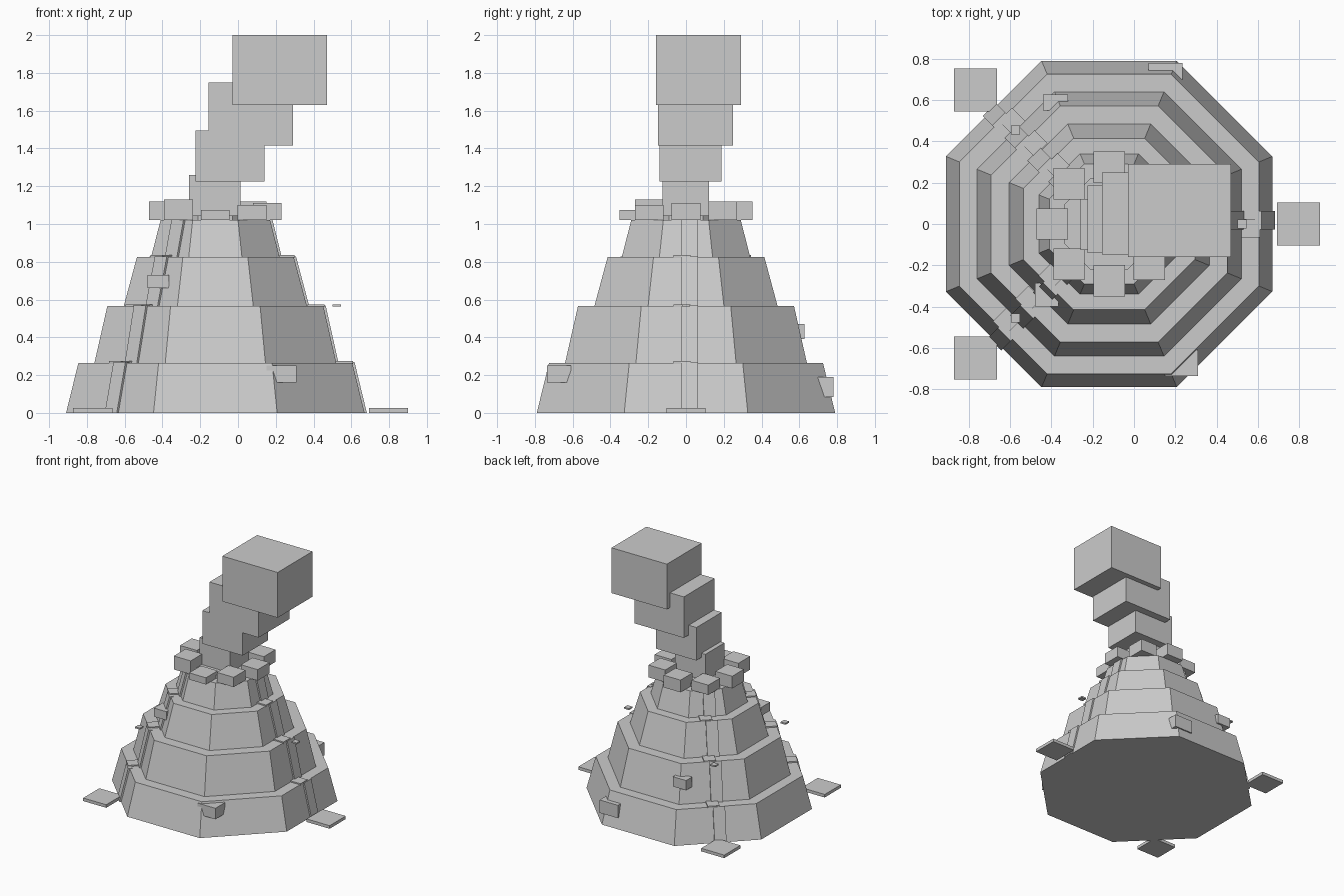
import bpy, bmesh, math
from mathutils import Matrix, Vector

if "Cube" in bpy.data.objects:
    bpy.data.objects.remove(bpy.data.objects["Cube"])

CX = -0.12                       # axis of the mountain
stone = bpy.data.materials.new("light_grey")
stone.diffuse_color = (0.6, 0.6, 0.6, 1)
stone.use_nodes = True
stone.node_tree.nodes["Principled BSDF"].inputs["Base Color"].default_value = stone.diffuse_color


def finish(name, bm):
    bmesh.ops.recalc_face_normals(bm, faces=bm.faces[:])
    me = bpy.data.meshes.new(name)
    bm.to_mesh(me)
    bm.free()
    me.materials.append(stone)
    ob = bpy.data.objects.new(name, me)
    bpy.context.collection.objects.link(ob)
    return ob


def box(name, x0, x1, y0, y1, z0, z1):
    bm = bmesh.new()
    m = Matrix.Translation(((x0 + x1) / 2, (y0 + y1) / 2, (z0 + z1) / 2)) \
        @ Matrix.Diagonal((x1 - x0, y1 - y0, z1 - z0, 1))
    bmesh.ops.create_cube(bm, size=1, matrix=m)
    return finish(name, bm)


def octagon_stack(name, profile):
    """Loft octagons given (apothem, z) pairs."""
    bm = bmesh.new()
    rings = []
    for a, z in profile:
        r = a / math.cos(math.pi / 8)
        rings.append([bm.verts.new((CX + r * math.cos((i + .5) * math.pi / 4),
                                    r * math.sin((i + .5) * math.pi / 4), z)) for i in range(8)])
    for lo, hi in zip(rings, rings[1:]):
        for i in range(8):
            j = (i + 1) % 8
            bm.faces.new((lo[i], lo[j], hi[j], hi[i]))
    bm.faces.new(rings[0])
    bm.faces.new(rings[-1])
    return finish(name, bm)


def radial_slab(name, deg, section, t0, t1):
    """Extrude an (r, z) section sideways from t0 to t1, turned to a direction."""
    bm = bmesh.new()
    m = Matrix.Translation((CX, 0, 0)) @ Matrix.Rotation(math.radians(deg), 4, 'Z')
    a, b = [[bm.verts.new(m @ Vector((r, t, z))) for r, z in section] for t in (t0, t1)]
    bm.faces.new(a)
    bm.faces.new(b)
    for i in range(len(a)):
        j = (i + 1) % len(a)
        bm.faces.new((a[i], a[j], b[j], b[i]))
    return finish(name, bm)


# Stepped cone: bottom apothem, top apothem, bottom z, top z
tiers = [(.79, .725, 0, .265), (.64, .572, .265, .565),
         (.485, .415, .565, .825), (.34, .29, .825, 1.02)]
octagon_stack("mountain", [p for a, b, z0, z1 in tiers for p in ((a, z0), (b, z1))])
octagon_stack("crater_pool", [(.22, 1.0), (.22, 1.045)])

# Rim blocks around the crater
for i, top in enumerate((1.11, 1.12, 1.12, 1.10, 1.12, 1.13, 1.075, 1.10)):
    x = CX + .275 * math.cos(i * math.pi / 4)
    y = .275 * math.sin(i * math.pi / 4)
    box("rim_block", x - .076, x + .076, y - .076, y + .076, 1.02, top)

# Lava streams with ledge pieces, cinders and ground pools
for deg in (0, 135, 225):
    for k, (a, b, z0, z1) in enumerate(tiers):
        radial_slab("lava_strip", deg, [(a - .02, z0), (a + .012, z0), (b + .012, z1 + .004),
                                        (b - .02, z1 + .004)], -.026, .064)
        if k < 3:
            radial_slab("lava_ledge", deg, [(b - .085, z1 - .005), (b + .005, z1 - .005),
                                            (b + .005, z1 + .01), (b - .085, z1 + .01)], -.065, .025)
    c, s = math.cos(math.radians(deg)), math.sin(math.radians(deg))
    x, y = CX + .643 * c, .643 * s
    box("cinder", x - .022, x + .022, y - .022, y + .022, .563, .575)
    x, y = CX + .917 * c, .917 * s
    box("lava_pool", x - .104, x + .104, y - .104, y + .104, 0, .025)

# Rocks stuck in the slopes
box("rock_front", .15, .31, -.735, -.61, .16, .25)
box("rock_back", .07, .235, .70, .78, .085, .19)
box("rock_back_upper", -.44, -.32, .55, .627, .39, .47)
box("rock_left", -.48, -.365, -.40, -.285, .66, .73)

# Smoke column
box("smoke_1", -.26, .013, -.125, .122, 1.04, 1.26)
box("smoke_2", -.225, .14, -.14, .187, 1.225, 1.495)
box("smoke_3", -.155, .29, -.147, .249, 1.415, 1.75)
box("smoke_4", -.03, .47, -.16, .29, 1.63, 2.0)
